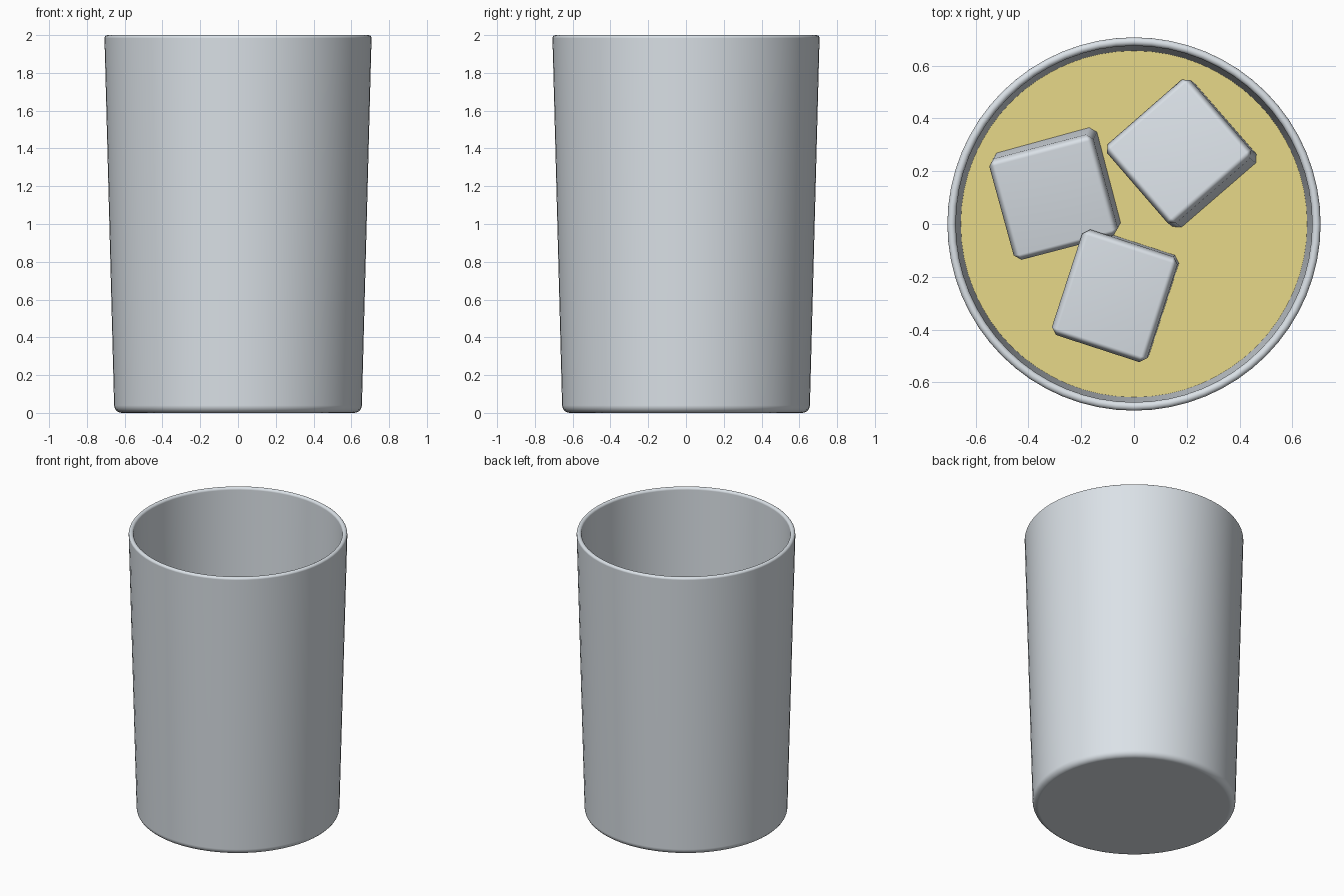
import bpy, bmesh, math
from mathutils import Vector, Matrix

if "Cube" in bpy.data.objects:
    bpy.data.objects.remove(bpy.data.objects["Cube"])

SEGMENTS = 64
LEVEL = 1.22         # liquid height


def material(name, rgb):
    m = bpy.data.materials.new(name)
    m.diffuse_color = (*rgb, 1)
    m.use_nodes = True
    m.node_tree.nodes["Principled BSDF"].inputs["Base Color"].default_value = m.diffuse_color
    return m


GLASS = material("clear glass", (0.71, 0.76, 0.805))
ICE = material("ice", (0.71, 0.76, 0.81))
LIQUID = material("pale amber liquid", (0.80, 0.69, 0.25))


def finish(bm, name, mat, angle):
    bmesh.ops.recalc_face_normals(bm, faces=bm.faces)
    mesh = bpy.data.meshes.new(name)
    bm.to_mesh(mesh)
    bm.free()
    mesh.materials.append(mat)
    ob = bpy.data.objects.new(name, mesh)
    bpy.context.collection.objects.link(ob)
    bpy.ops.object.select_all(action='DESELECT')
    ob.select_set(True)
    bpy.context.view_layer.objects.active = ob
    bpy.ops.object.shade_smooth_by_angle(angle=math.radians(angle))
    # Keep the large faces evenly shaded beside their rounded edges
    ob.modifiers.new("even shading", 'WEIGHTED_NORMAL').keep_sharp = True
    return ob


def lathe(name, profile, mat):
    """Revolve an (r, z) profile around z; open ends become flat discs."""
    bm = bmesh.new()
    rings = []
    for r, z in profile:
        rings.append([bm.verts.new((r * math.cos(a), r * math.sin(a), z))
                      for a in (2 * math.pi * i / SEGMENTS for i in range(SEGMENTS))])
    for low, high in zip(rings, rings[1:]):
        for i in range(SEGMENTS):
            j = (i + 1) % SEGMENTS
            bm.faces.new((low[i], low[j], high[j], high[i]))
    bm.faces.new(rings[0])
    bm.faces.new(rings[-1])
    return finish(bm, name, mat, 35)


def arc(cx, cz, r, start, end, steps):
    return [(cx + r * math.cos(math.radians(start + (end - start) * k / steps)),
             cz + r * math.sin(math.radians(start + (end - start) * k / steps)))
            for k in range(steps + 1)]


# Tumbler: rounded foot, flared wall, rounded rim, inner wall and inner floor
lathe("tumbler",
      arc(0.616, 0.04, 0.04, -90, 0, 5)
      + arc(0.691, 1.984, 0.016, 0, 180, 8)
      + arc(0.598, 0.07, 0.03, 0, -90, 4), GLASS)

# Drink filling the tumbler to a little over half
lathe("drink",
      arc(0.597, 0.071, 0.03, -90, 0, 4) + [(0.6565, LEVEL)], LIQUID)


def ice_cube(name, centre, size, turn, tilt):
    """Chamfered cube, turned about z, its top leaning along tilt (x, y)."""
    bm = bmesh.new()
    bmesh.ops.create_cube(bm, size=1)
    bmesh.ops.scale(bm, vec=size, verts=bm.verts)
    bmesh.ops.bevel(bm, geom=bm.edges[:], offset=0.024, segments=1,
                    profile=0.5, affect='EDGES')
    lean = Vector((0, 0, 1)).rotation_difference(Vector((*tilt, 1)).normalized())
    bm.transform(Matrix.Translation(centre) @ lean.to_matrix().to_4x4()
                 @ Matrix.Rotation(math.radians(turn), 4, 'Z'))
    return finish(bm, name, ICE, 48)


# Floating ice
ice_cube("ice_left", (-0.293, 0.125, LEVEL - 0.02), (0.41, 0.40, 0.39), 15, (-0.07, -0.14))
ice_cube("ice_right", (0.19, 0.26, LEVEL - 0.02), (0.42, 0.40, 0.39), 41, (-0.12, 0.09))
ice_cube("ice_front", (-0.068, -0.267, LEVEL), (0.38, 0.42, 0.39), -18, (-0.03, -0.03))
